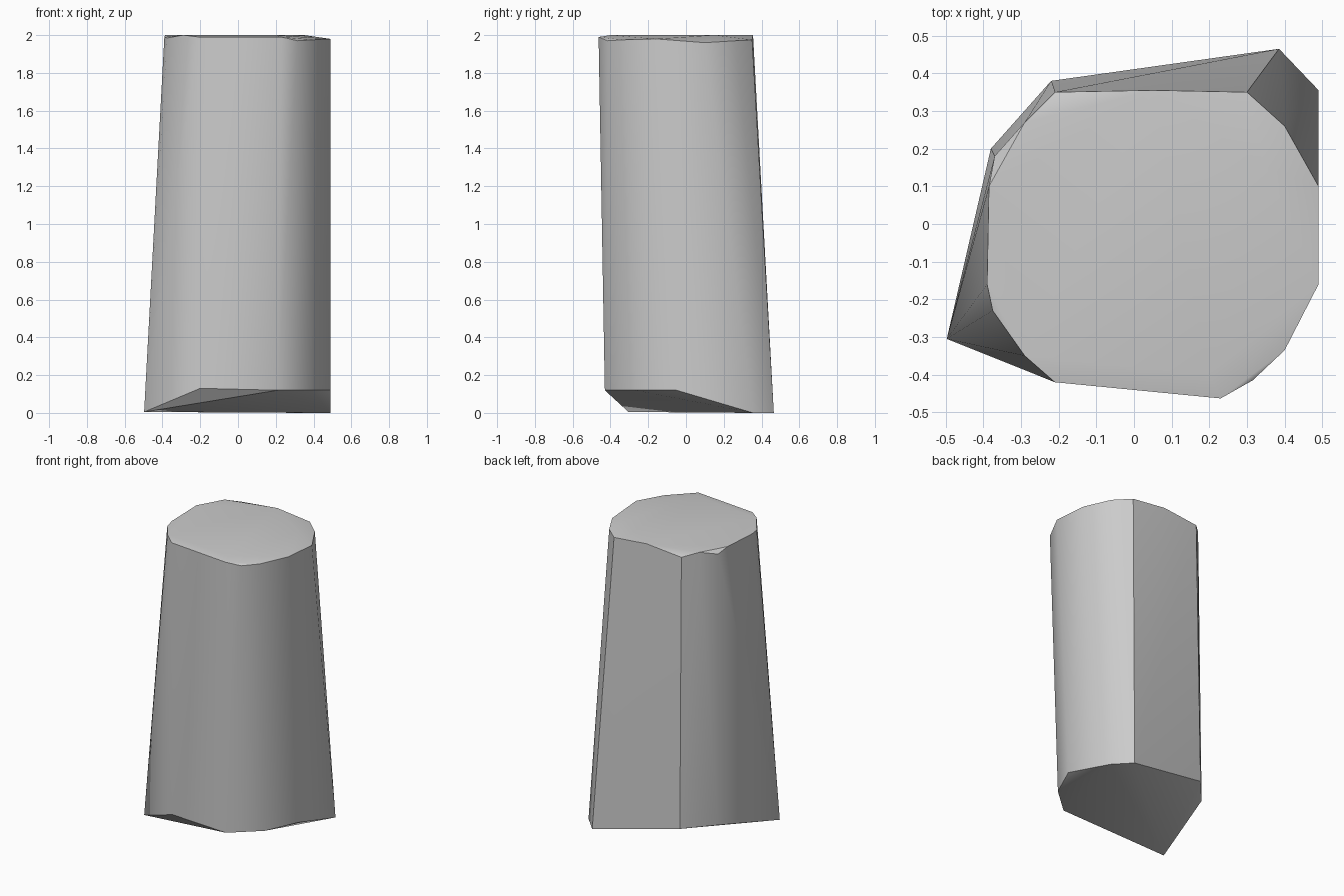
import bpy, bmesh, math

cube = bpy.data.objects.get("Cube")
if cube:
    bpy.data.objects.remove(cube)

# Stone colour
stone = bpy.data.materials.new("stone_grey")
stone.use_nodes = True
grey = (0.6, 0.6, 0.6, 1)
stone.diffuse_color = grey
stone.node_tree.nodes["Principled BSDF"].inputs["Base Color"].default_value = grey

# Worn corners of the top, counter-clockwise from the back
top = [(-.21, .35, 1.975), (.05, .355, 2), (.30, .35, 1.975), (.40, .26, 1.97),
       (.49, .10, 1.96), (.49, -.16, 1.98), (.40, -.335, 1.975), (.315, -.415, 1.97),
       (.23, -.463, 1.99), (-.21, -.42, 1.99), (-.29, -.35, 2), (-.375, -.23, 1.985),
       (-.39, -.16, 1.99), (-.385, .10, 2), (-.37, .18, 1.975), (-.29, .27, 2)]
crown = [(.2, -.4, 2), (.35, .15, 2)]

# Broken foot: three points touch the ground, the rest are chipped upwards
foot = [(-.497, -.305, .005), (.385, .465, 0), (.49, .355, 0),
        (-.22, .38, .13), (-.38, .20, .13),
        (-.20, -.42, .13), (.21, -.43, .12), (.39, -.27, .12), (.49, -.05, .12)]

# Stone pillar as the convex skin of those corners
bm = bmesh.new()
for p in top + crown + foot:
    bm.verts.new(p)
hull = bmesh.ops.convex_hull(bm, input=bm.verts)
loose = [v for v in bm.verts if not v.link_faces]
bmesh.ops.delete(bm, geom=loose, context='VERTS')
bmesh.ops.recalc_face_normals(bm, faces=bm.faces)
mesh = bpy.data.meshes.new("stone_pillar")
bm.to_mesh(mesh)
bm.free()
mesh.materials.append(stone)
pillar = bpy.data.objects.new("stone_pillar", mesh)
bpy.context.collection.objects.link(pillar)

# Soft sides, crisp breaks
bpy.ops.object.select_all(action='DESELECT')
pillar.select_set(True)
bpy.context.view_layer.objects.active = pillar
bpy.ops.object.shade_smooth_by_angle(angle=math.radians(35))
